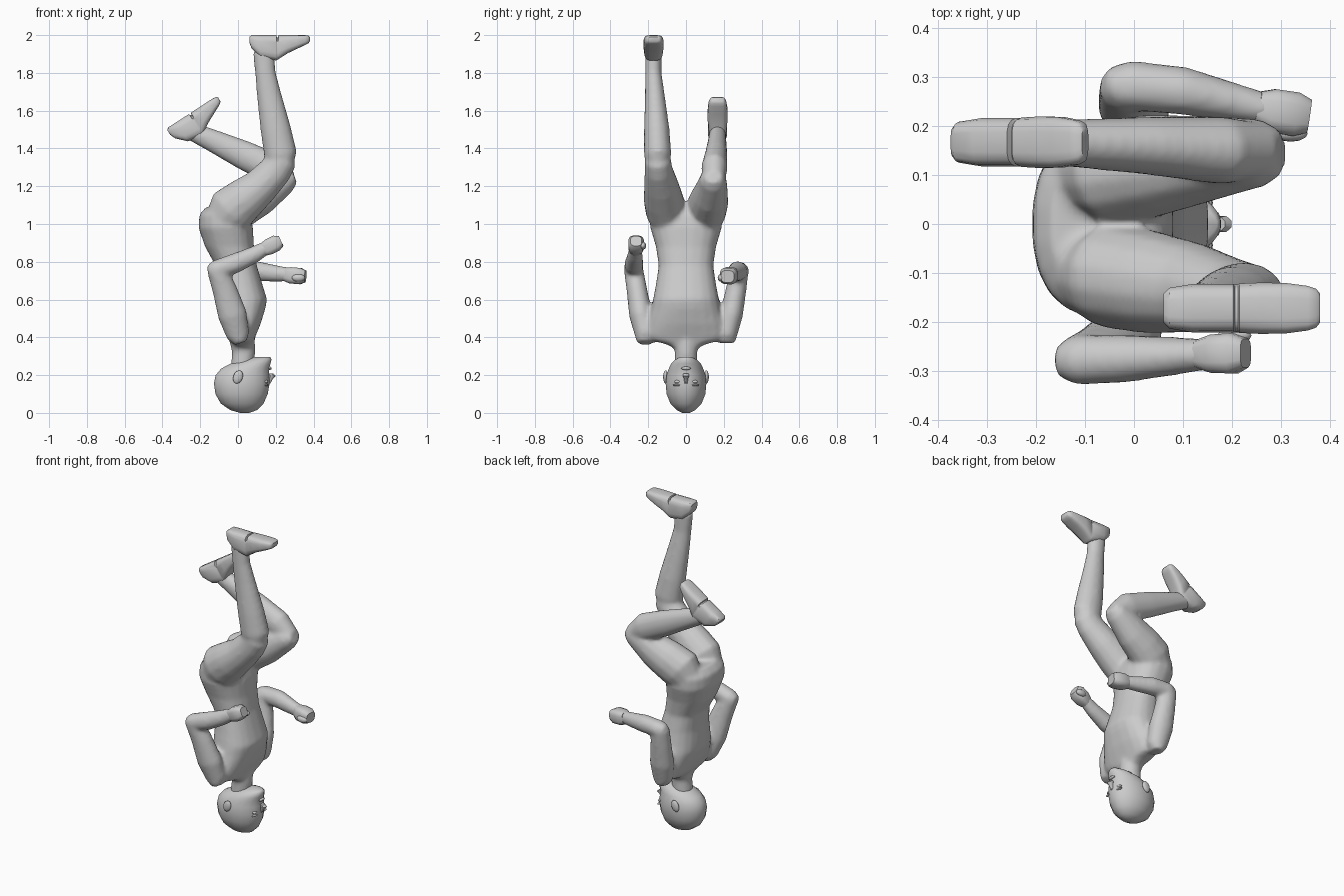
import bpy, bmesh
from math import sin, cos, pi, radians, copysign
from mathutils import Vector, Matrix


def loft(name, rings, axis=None, sides=14, square=1.0):
    """Skin rings of (x, y, z, in-plane radius, sideways radius)."""
    bm = bmesh.new()
    pts = [Vector(r[:3]) for r in rings]
    loops = []
    for i, r in enumerate(rings):
        t = axis or (pts[min(i + 1, len(pts) - 1)] - pts[max(i - 1, 0)])
        t = Vector(t).normalized()
        side = (Vector((0, 1, 0)) - t * t.y).normalized()
        up = side.cross(t)
        loop = []
        for k in range(sides):
            a = 2 * pi * (k + 0.5) / sides
            c, s = (copysign(abs(v) ** square, v) for v in (cos(a), sin(a)))
            loop.append(bm.verts.new(pts[i] + up * c * r[3] + side * s * r[4]))
        loops.append(loop)
    for a, b in zip(loops, loops[1:]):
        for k in range(sides):
            j = (k + 1) % sides
            bm.faces.new((a[k], a[j], b[j], b[k]))
    bm.faces.new(loops[0])
    bm.faces.new(loops[-1])
    bmesh.ops.recalc_face_normals(bm, faces=bm.faces)
    me = bpy.data.meshes.new(name)
    bm.to_mesh(me)
    bm.free()
    ob = bpy.data.objects.new(name, me)
    bpy.context.collection.objects.link(ob)
    return ob


def smooth(ob, angle=40):
    bpy.ops.object.select_all(action='DESELECT')
    ob.select_set(True)
    bpy.context.view_layer.objects.active = ob
    bpy.ops.object.shade_smooth_by_angle(angle=radians(angle))


def ball(name, loc, scale, tilt=0):
    bpy.ops.mesh.primitive_uv_sphere_add(segments=12, ring_count=8, location=loc, rotation=(0, tilt, 0))
    ob = bpy.context.object
    ob.name, ob.scale = name, scale
    smooth(ob, 60)
    return ob


# Torso, upside down: shoulders low, hips high
torso = [(.34, .03, .05, .055), (.365, .025, .055, .11), (.385, .02, .065, .19), (.41, .015, .08, .215),
         (.47, .015, .105, .205), (.55, .015, .13, .185), (.60, .02, .135, .175), (.68, .01, .12, .16),
         (.78, -.01, .11, .145), (.88, -.045, .13, .16), (.98, -.065, .145, .19),
         (1.05, -.07, .135, .19), (1.09, -.07, .1, .15)]
parts = [loft("body", [(x, 0, z, a, b) for z, x, a, b in torso], axis=(0, 0, 1), sides=20, square=.85)]
parts.append(loft("neck", [(.02, 0, .22, .06, .06), (.03, 0, .32, .062, .06), (.02, 0, .40, .07, .07)]))

# Thighs
parts.append(loft("thigh", [(-.10, -.10, 1.0, .09, .08), (-.04, -.105, 1.07, .13, .11), (.04, -.12, 1.135, .115, .105),
                            (.12, -.13, 1.20, .098, .093), (.20, -.145, 1.285, .088, .075),
                            (.235, -.15, 1.34, .08, .07), (.255, -.15, 1.375, .045, .045)]))
parts.append(loft("thigh", [(-.10, .10, 1.0, .09, .08), (-.04, .105, 1.07, .13, .11), (.04, .12, 1.115, .12, .105),
                            (.12, .13, 1.155, .108, .093), (.20, .14, 1.205, .088, .08),
                            (.26, .145, 1.235, .068, .07), (.30, .145, 1.25, .035, .045)]))
# Shins
parts.append(loft("shin", [(.235, -.15, 1.30, .06, .06), (.225, -.15, 1.37, .088, .073), (.20, -.155, 1.5, .082, .068),
                           (.165, -.165, 1.68, .066, .053), (.145, -.173, 1.8, .055, .044),
                           (.135, -.173, 1.92, .058, .044)]))
parts.append(loft("shin", [(.27, .15, 1.235, .05, .055), (.18, .15, 1.295, .085, .07), (.03, .16, 1.365, .078, .06),
                           (-.12, .165, 1.435, .062, .05), (-.22, .167, 1.48, .052, .044),
                           (-.30, .167, 1.525, .05, .044)]))
# Arms
parts.append(loft("upper_arm", [(.015, -.215, .37, .035, .045), (.0, -.215, .41, .062, .055), (-.03, -.24, .52, .078, .062),
                                (-.07, -.26, .65, .066, .055), (-.11, -.277, .755, .055, .052),
                                (-.125, -.28, .79, .03, .03)]))
parts.append(loft("forearm", [(-.16, -.28, .75, .03, .03), (-.12, -.278, .758, .05, .052), (-.02, -.275, .79, .054, .05),
                              (.08, -.27, .835, .046, .04), (.16, -.265, .88, .036, .032)]))
parts.append(loft("upper_arm", [(.015, .215, .37, .035, .045), (.01, .215, .41, .062, .055), (.0, .24, .52, .075, .062),
                                (-.01, .265, .65, .064, .055), (-.015, .28, .75, .056, .052),
                                (-.015, .282, .79, .03, .03)]))
parts.append(loft("forearm", [(-.06, .285, .75, .03, .03), (-.01, .283, .75, .05, .052), (.1, .272, .75, .054, .05),
                              (.2, .25, .738, .045, .04), (.29, .23, .73, .036, .032)]))

# Weld the body into one continuous skin
bpy.ops.object.select_all(action='DESELECT')
for p in parts:
    p.select_set(True)
body = parts[0]
bpy.context.view_layer.objects.active = body
bpy.ops.object.join()
rm = body.modifiers.new("weld", 'REMESH')
rm.mode, rm.voxel_size, rm.use_smooth_shade = 'VOXEL', .011, True
sm = body.modifiers.new("soften", 'SMOOTH')
sm.factor, sm.iterations = .5, 8

# Fists with thumbs
near = [(.135, -.266, .865, .036, .03), (.165, -.265, .88, .044, .04), (.205, -.264, .90, .043, .042), (.228, -.264, .91, .028, .03)]
far = [(.25, .24, .733, .036, .032), (.28, .232, .728, .044, .045), (.33, .224, .724, .044, .046), (.357, .22, .722, .032, .035)]
for rings, thumb in ((near, (.205, -.228, .885)), (far, (.32, .185, .715))):
    smooth(loft("fist", rings, sides=12, square=.6))
    ball("thumb", thumb, (.035, .017, .02))

# Feet with a notch in the sole in front of the heel: (along, sole, depth, half width)
foot = [(0, .01, .04, .03), (.012, 0, .07, .042), (.06, 0, .12, .05), (.143, 0, .135, .05), (.146, .012, .133, .049),
        (.152, .012, .13, .049), (.155, 0, .128, .051), (.20, 0, .098, .053), (.25, 0, .074, .052),
        (.295, 0, .053, .046), (.312, .003, .044, .04), (.32, .01, .034, .03)]
for loc, ang in (((.06, -.172, 2), 0), ((-.38, .167, 1.505), 33)):
    ob = loft("foot", [(u, 0, -(s + d) / 2, (d - s) / 2, w) for u, s, d, w in foot], axis=(1, 0, 0), sides=16, square=.55)
    ob.data.transform(Matrix.Translation(loc) @ Matrix.Rotation(-radians(ang), 4, 'Y'))
    smooth(ob)

# Head, crown at the ground, face towards +x
head = [(0, .035, .025, .02), (.015, .03, .072, .05), (.05, .022, .115, .084), (.10, .019, .14, .104),
        (.155, .02, .149, .109), (.20, .023, .143, .104), (.235, .038, .128, .092), (.26, .066, .107, .08),
        (.283, .10, .078, .056), (.297, .125, .045, .03)]
smooth(loft("head", [(x, 0, z, a, b) for z, x, a, b in head], axis=(0, 0, 1), sides=20), 60)
smooth(loft("nose", [(.163, 0, .155, .008, .009), (.172, 0, .18, .014, .011), (.18, 0, .195, .021, .018),
                     (.172, 0, .208, .015, .015)], axis=(0, 0, 1), sides=8))
ball("lips", (.168, 0, .236), (.01, .026, .009))
for s in (-1, 1):
    ball("ear", (.0, s * .108, .19), (.025, .013, .036), .35)
    ball("eye", (.148, s * .043, .165), (.012, .02, .009))
    ball("brow", (.15, s * .043, .147), (.011, .027, .006))
